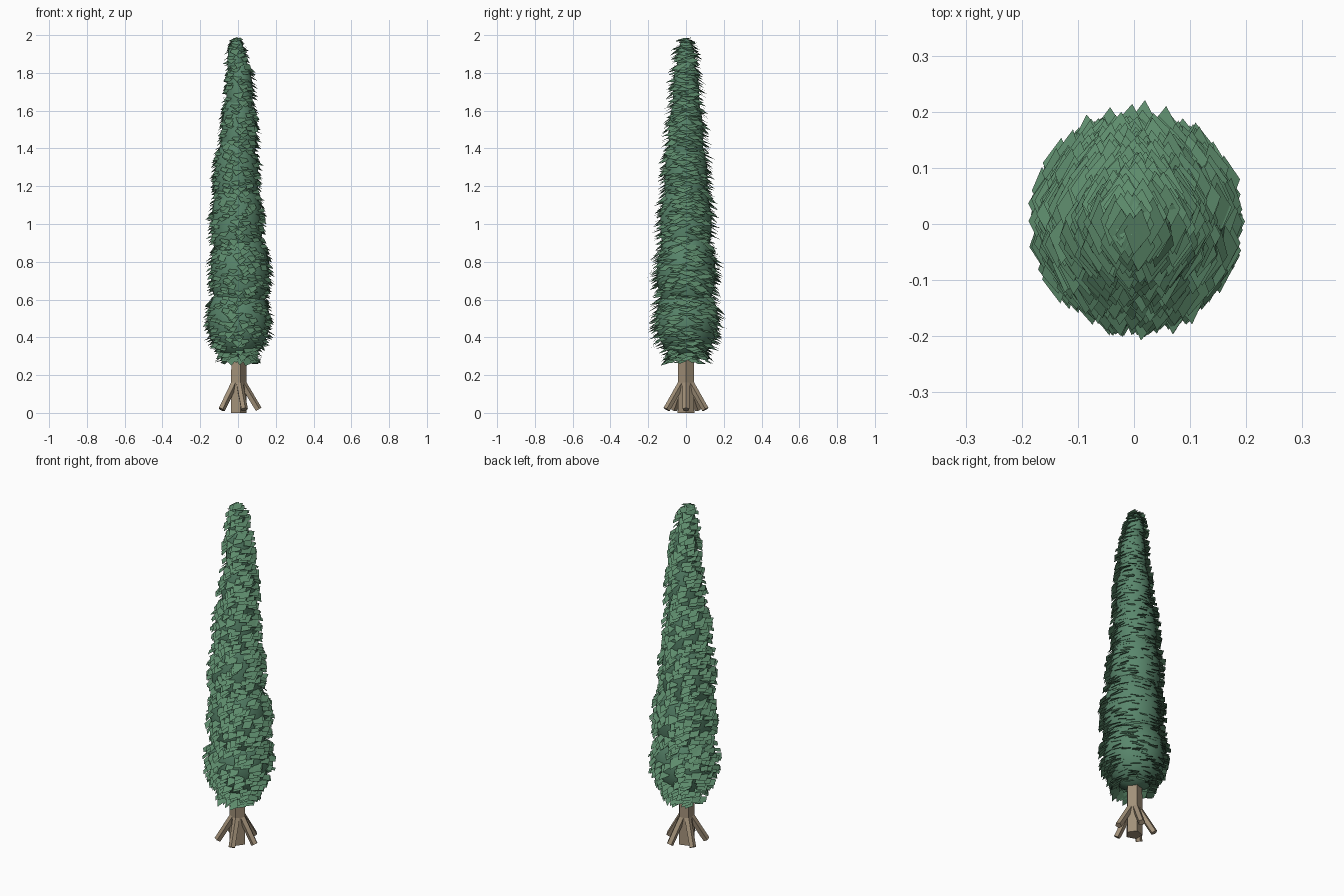
import bpy, bmesh, math, random
from mathutils import Vector, Matrix

if "Cube" in bpy.data.objects:
    bpy.data.objects.remove(bpy.data.objects["Cube"])

random.seed(7)


def material(name, rgb):
    m = bpy.data.materials.new(name)
    m.diffuse_color = (*rgb, 1)
    m.use_nodes = True
    m.node_tree.nodes["Principled BSDF"].inputs["Base Color"].default_value = m.diffuse_color
    return m


bark = material("bark", (0.36, 0.28, 0.19))
green = material("foliage_green", (0.10, 0.24, 0.15))
leaf_green = material("leaf_green", (0.11, 0.26, 0.15))


def finish(bm, name, mat, smooth=False):
    me = bpy.data.meshes.new(name)
    for f in bm.faces:
        f.smooth = smooth
    bm.to_mesh(me)
    bm.free()
    me.materials.append(mat)
    ob = bpy.data.objects.new(name, me)
    bpy.context.collection.objects.link(ob)
    return ob


def limb(name, a, b, r1, r2, sides, spin=0.0):
    a, b = Vector(a), Vector(b)
    bm = bmesh.new()
    rot = (b - a).to_track_quat('Z', 'Y').to_matrix().to_4x4()
    m = Matrix.Translation((a + b) / 2) @ rot @ Matrix.Rotation(spin, 4, 'Z')
    bmesh.ops.create_cone(bm, cap_ends=True, segments=sides, radius1=r1,
                          radius2=r2, depth=(b - a).length, matrix=m)
    return finish(bm, name, bark)


# Five-sided trunk and splayed roots
limb("trunk", (0, 0, 0), (0, 0, 0.5), 0.046, 0.042, 5, math.pi / 2)
for i in range(5):
    t = math.tau * i / 5
    c, s = math.cos(t), math.sin(t)
    limb(f"root_{i + 1}", (0.02 * c, 0.02 * s, 0.165),
         (0.108 * c, 0.108 * s, 0.018), 0.02, 0.019, 5)

# Foliage core: overlapping smooth ellipsoids (x, y, z, radius, half height)
clumps = [(0.003, 0.005, 0.49, 0.165, 0.21), (0.010, 0, 0.74, 0.155, 0.26),
          (-0.006, 0, 1.00, 0.136, 0.27), (-0.008, 0, 1.24, 0.115, 0.27),
          (0.005, 0, 1.47, 0.092, 0.25), (0.008, 0, 1.69, 0.070, 0.20),
          (-0.008, 0, 1.86, 0.048, 0.12)]
bm = bmesh.new()
for x, y, z, r, h in clumps:
    bmesh.ops.create_uvsphere(bm, u_segments=24, v_segments=16, radius=1,
                              matrix=Matrix.Translation((x, y, z)) @ Matrix.Diagonal((r, r, h, 1)))
finish(bm, "foliage_core", green, True)


def core_at(z):
    best = (0.02, 0, 0)
    for x, y, cz, r, h in clumps:
        k = 1 - ((z - cz) / h) ** 2
        if k > 0:
            best = max(best, (r * math.sqrt(k), x, y))
    return best


# Diamond leaves, tilted outwards, long axis running front to back
bm = bmesh.new()


def add_leaf(p, normal, size):
    n = normal.normalized()
    along = Vector((random.uniform(-0.15, 0.15), 1, 0))
    along = (along - n * along.dot(n)).normalized()
    across = n.cross(along)
    L, W = 0.047 * size, 0.028 * size
    bm.faces.new([bm.verts.new(p + d) for d in
                  (along * L, -across * W, -along * L, across * W)])


count = 950
for i in range(count):
    u = (i + random.random()) / count
    z = 0.27 + 1.69 * (1 - math.sqrt(1 - 0.93 * u)) / (1 - math.sqrt(0.07))
    r, x, y = core_at(z)
    if z < 0.36:
        r = max(r, 0.10)
    t = i * 2.39996 + random.uniform(-0.4, 0.4)
    d = Vector((math.cos(t), math.sin(t), 0))
    r = r * random.uniform(0.97, 1.06) + 0.004
    normal = d * random.uniform(0.35, 0.95) + Vector(
        (random.uniform(-0.2, 0.2), random.uniform(-0.15, 0.15), 1))
    add_leaf(Vector((x, y, z)) + d * r, normal, random.uniform(0.8, 1.05))
# Crown leaves at the tip
for i in range(8):
    t = math.tau * i / 8
    d = Vector((math.cos(t), math.sin(t), 0))
    add_leaf(d * 0.02 + Vector((-0.008, 0, 1.965 + 0.002 * i)), d * 0.3 + Vector((0, 0, 1)), 0.9)
finish(bm, "leaves", leaf_green)
